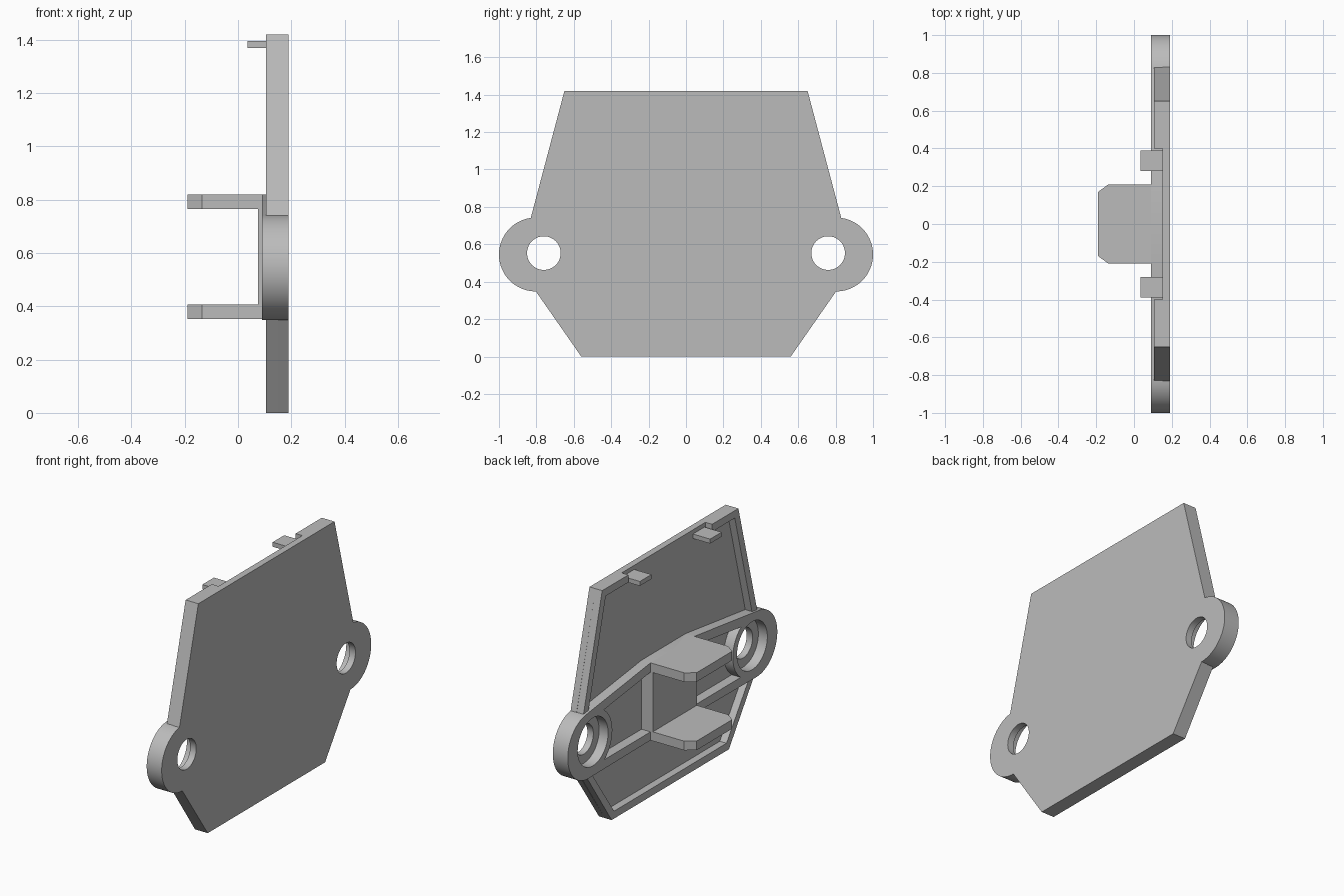
import bpy, bmesh, math
from mathutils import Matrix

cube = bpy.data.objects.get("Cube")
if cube:
    bpy.data.objects.remove(cube)

grey = bpy.data.materials.new("light_grey")
grey.use_nodes = True
grey.diffuse_color = (0.5, 0.5, 0.5, 1)
grey.node_tree.nodes["Principled BSDF"].inputs["Base Color"].default_value = (0.5, 0.5, 0.5, 1)

# Maps a drawing in (y, z) with depth x into the world
SIDEWAYS = Matrix(((0, 0, 1, 0), (1, 0, 0, 0), (0, 1, 0, 0), (0, 0, 0, 1)))


def prism(name, loops, low, high, frame=SIDEWAYS):
    """Extrude closed outlines; loops inside the first become holes."""
    curve = bpy.data.curves.new(name, "CURVE")
    curve.dimensions = "2D"
    curve.fill_mode = "BOTH"
    curve.extrude = (high - low) / 2
    for loop in loops:
        spline = curve.splines.new("POLY")
        spline.points.add(len(loop) - 1)
        for point, (a, b) in zip(spline.points, loop):
            point.co = (a, b, 0, 1)
        spline.use_cyclic_u = True
    helper = bpy.data.objects.new(name + "_outline", curve)
    bpy.context.collection.objects.link(helper)
    graph = bpy.context.evaluated_depsgraph_get()
    mesh = bpy.data.meshes.new_from_object(helper.evaluated_get(graph))
    bpy.data.objects.remove(helper)
    mesh.transform(frame @ Matrix.Translation((0, 0, (low + high) / 2)))
    bm = bmesh.new()
    bm.from_mesh(mesh)
    bmesh.ops.remove_doubles(bm, verts=bm.verts, dist=0.0001)
    bmesh.ops.recalc_face_normals(bm, faces=bm.faces)
    bm.to_mesh(mesh)
    bm.free()
    mesh.materials.clear()
    mesh.materials.append(grey)
    obj = bpy.data.objects.new(name, mesh)
    bpy.context.collection.objects.link(obj)
    bpy.ops.object.select_all(action="DESELECT")
    obj.select_set(True)
    bpy.context.view_layer.objects.active = obj
    bpy.ops.object.shade_smooth_by_angle(angle=math.radians(30))
    return obj


def arc(y, z, radius, start, end, steps):
    angles = [math.radians(start + (end - start) * i / steps) for i in range(steps + 1)]
    return [(y + radius * math.cos(t), z + radius * math.sin(t)) for t in angles]


def flip(points):
    return [(-a, b) for a, b in reversed(points)]


def both(points):
    """Close a half outline with its mirror image."""
    return points + flip(points)


HOLE = (0.76, 0.553)
FACE, FLOOR, RIM, BAND = 0.19, 0.15, 0.105, 0.09
ear = arc(0.8025, 0.5455, 0.1975, -90, 82, 40)


def circles(radius):
    ring = arc(*HOLE, radius, 0, 360, 48)[:-1]
    return [ring, flip(ring)]


# Thin cover plate with two ears and through holes
prism("cover_plate", [both([(0.56, 0)] + ear + [(0.65, 1.42)])] + circles(0.09), FLOOR, FACE)

# Raised rim along the lower edges
prism("lower_rim", [[(-0.8, 0.35), (-0.56, 0), (0.56, 0), (0.8, 0.35), (0.75, 0.35),
                     (0.537, 0.045), (-0.537, 0.045), (-0.75, 0.35)]], RIM, FLOOR)

# Raised rim on the upper sides, open along the middle of the top
upper = [(0.834, 0.72), (0.65, 1.42), (0.4, 1.42), (0.4, 1.375), (0.616, 1.375), (0.787, 0.72)]
prism("upper_rim_left", [upper], RIM, FLOOR)
prism("upper_rim_right", [flip(upper)], RIM, FLOOR)

# Stiffening band joining the ears, with pockets and counterbores
pocket = [(0.2, 0.765), (0.2, 0.403)] + arc(*HOLE, 0.185, 234, 124, 20)
prism("ear_band", [both([(0.21, 0.352)] + ear + [(0.21, 0.82)]), pocket, flip(pocket)]
      + circles(0.145), BAND, FLOOR)

# Bracket: web between two chamfered shelves
prism("bracket_web", [both([(0.21, 0.352), (0.21, 0.82)])], 0.075, FLOOR)
shelf = [(FLOOR, -0.21), (FLOOR, 0.21), (-0.135, 0.21), (-0.19, 0.17), (-0.19, -0.17), (-0.135, -0.21)]
for name, z in (("lower_shelf", 0.352), ("upper_shelf", 0.765)):
    prism(name, [shelf], z, z + 0.055, Matrix.Identity(4))

# Small clips near the top edge
clip = [(0.28, 1.368), (0.39, 1.368), (0.39, 1.395), (0.28, 1.395)]
prism("clip_left", [clip], 0.035, FLOOR)
prism("clip_right", [flip(clip)], 0.035, FLOOR)
